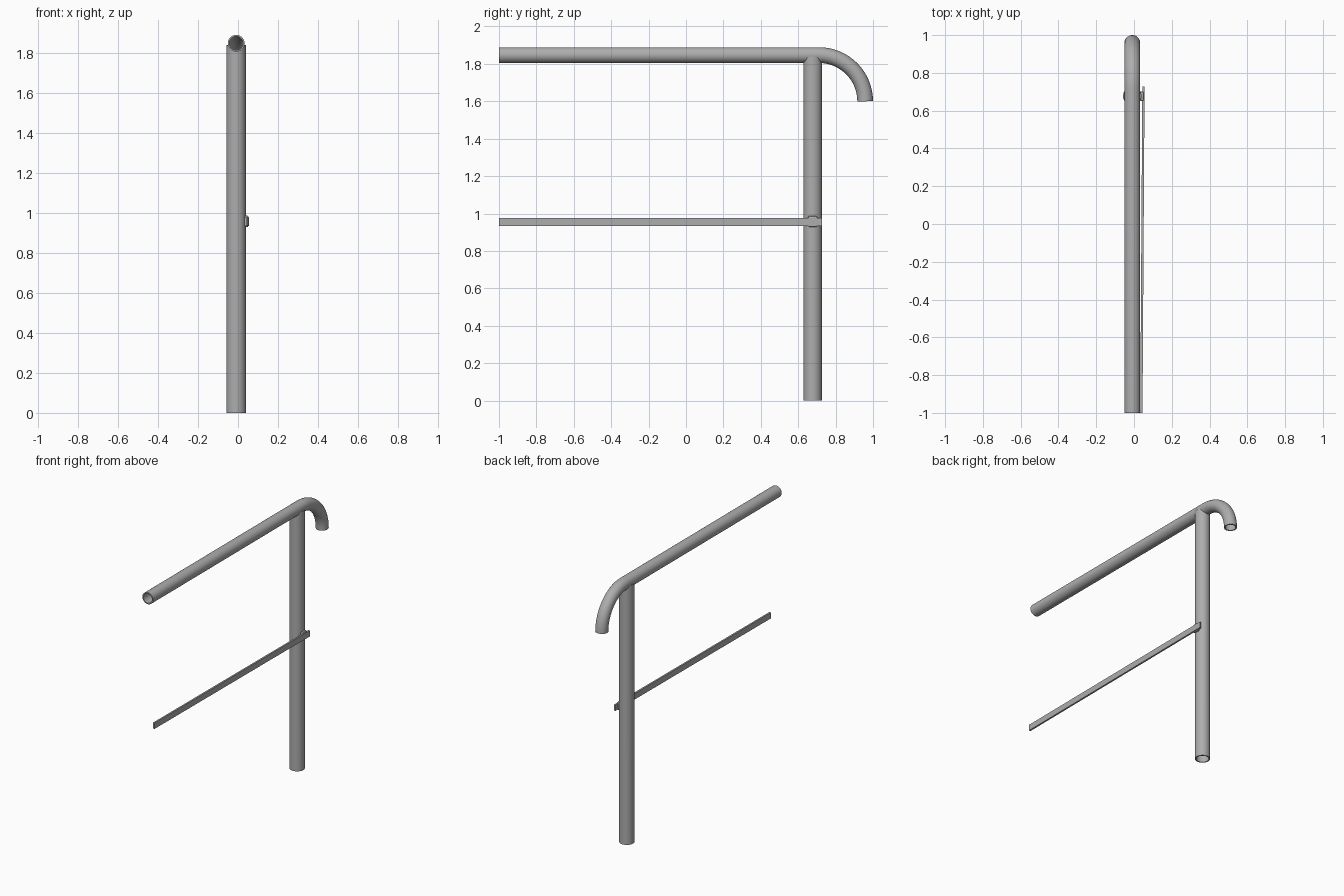
import bpy, bmesh, math
from mathutils import Vector

if "Cube" in bpy.data.objects:
    bpy.data.objects.remove(bpy.data.objects["Cube"], do_unlink=True)

steel = bpy.data.materials.new("grey steel")
steel.use_nodes = True
colour = (0.42, 0.42, 0.42, 1)
steel.diffuse_color = colour
steel.node_tree.nodes["Principled BSDF"].inputs["Base Color"].default_value = colour

CX = -0.009                      # common centre line of the pipes
SIDES = 40
RAIL_R, RAIL_Z, BEND = 0.042, 1.847, 0.247
POST_R, POST_Y = 0.049, 0.677
WALL = 0.008


def finish(name, bm):
    bmesh.ops.recalc_face_normals(bm, faces=bm.faces)
    mesh = bpy.data.meshes.new(name)
    bm.to_mesh(mesh)
    bm.free()
    obj = bpy.data.objects.new(name, mesh)
    bpy.context.collection.objects.link(obj)
    mesh.materials.append(steel)
    bpy.ops.object.select_all(action="DESELECT")
    obj.select_set(True)
    bpy.context.view_layer.objects.active = obj
    bpy.ops.object.shade_smooth_by_angle(angle=math.radians(35))
    return obj


def pipe(path, radius):
    """Open-ended pipe with wall thickness, swept along (y, z) points."""
    bm = bmesh.new()
    pts = [Vector((CX, y, z)) for y, z in path]
    side = Vector((1, 0, 0))
    shells = []
    for r in (radius, radius - WALL):
        rings = []
        for i, p in enumerate(pts):
            tangent = (pts[min(i + 1, len(pts) - 1)] - pts[max(i - 1, 0)]).normalized()
            up = side.cross(tangent)
            angles = [math.tau * k / SIDES for k in range(SIDES)]
            rings.append([bm.verts.new(p + r * (side * math.cos(a) + up * math.sin(a)))
                          for a in angles])
        shells.append(rings)
    pairs = [pair for rings in shells for pair in zip(rings, rings[1:])]
    pairs += [(shells[0][e], shells[1][e]) for e in (0, -1)]
    for a, b in pairs:
        for k in range(SIDES):
            n = (k + 1) % SIDES
            bm.faces.new((a[k], a[n], b[n], b[k]))
    return bm


def box(name, lo, hi, bevel=0.0):
    bm = bmesh.new()
    bmesh.ops.create_cube(bm, size=1)
    for v in bm.verts:
        v.co = Vector([(l + h) / 2 + c * (h - l) for c, l, h in zip(v.co, lo, hi)])
    if bevel:
        bmesh.ops.bevel(bm, geom=bm.edges[:], offset=bevel, segments=2,
                        profile=0.5, affect="EDGES")
    return bm


# Handrail: straight run, then a quarter bend down at the back
bend_y = 0.958 - BEND
rail = [(-1, RAIL_Z)]
for i in range(17):
    a = math.pi / 2 * i / 16
    rail.append((bend_y + BEND * math.sin(a), RAIL_Z - BEND * (1 - math.cos(a))))
finish("handrail", pipe(rail, RAIL_R))

# Post: its top is cut to a saddle that fits under the handrail
bm = pipe([(POST_Y, 0), (POST_Y, RAIL_Z)], POST_R)
for v in bm.verts:
    if v.co.z > 1:
        x = min(abs(v.co.x - CX), RAIL_R)
        v.co.z = RAIL_Z - max(0.008, math.sqrt(RAIL_R ** 2 - x ** 2))
finish("post", bm)

# Flat lower bar, leaning slightly outwards towards the back
bm = box("lower_bar", (0.039, -1, 0.934), (0.051, 0.727, 0.976))
for v in bm.verts:
    v.co.x += 0.005 if v.co.y > 0 else -0.006
finish("lower_bar", bm)

# Weld joining the bar to the post
finish("bar_weld", box("bar_weld", (0.03, 0.652, 0.928), (0.052, 0.702, 0.987), 0.008))
